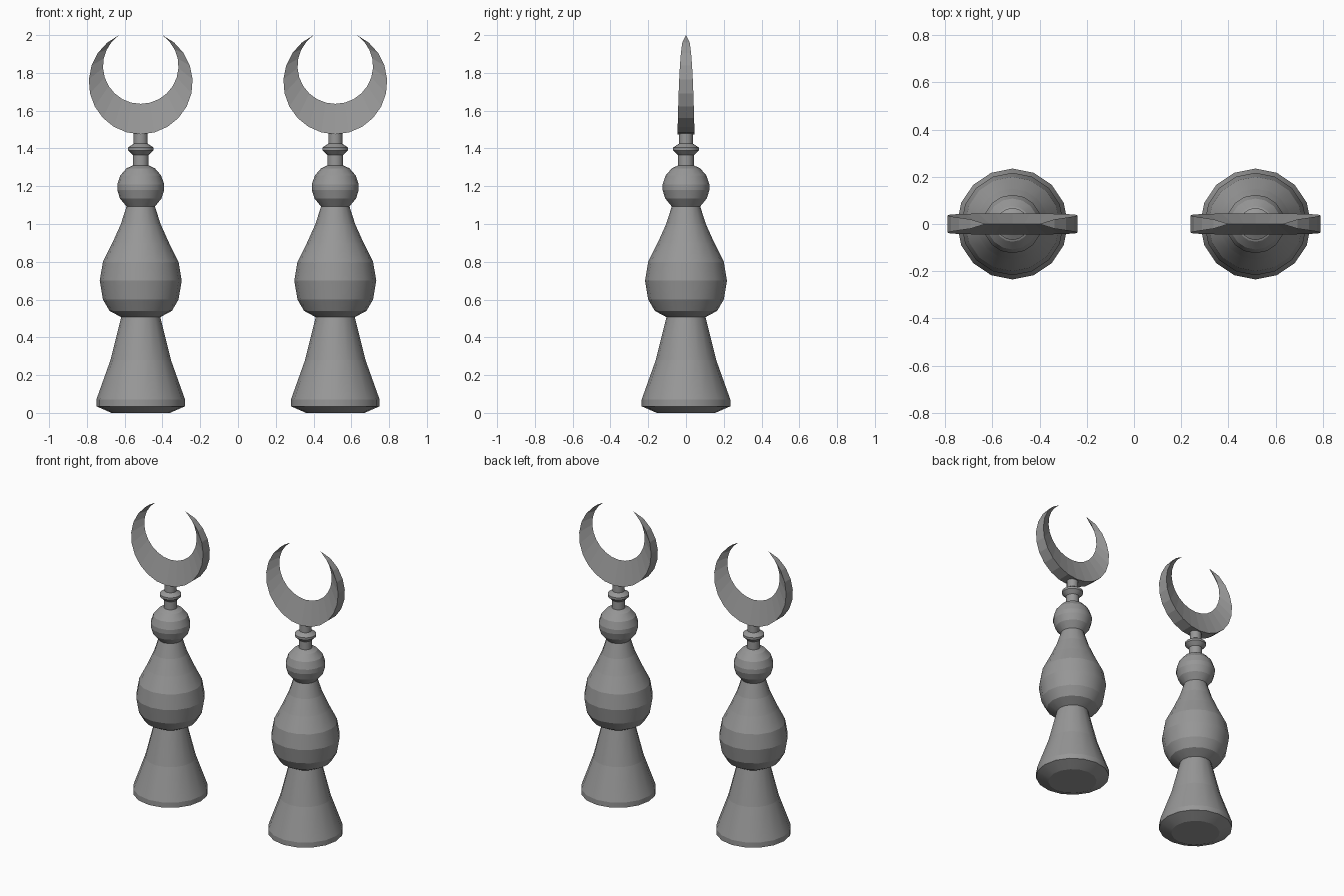
import bpy, bmesh
from math import sin, cos, pi, atan2, sqrt

if "Cube" in bpy.data.objects:
    bpy.data.objects.remove(bpy.data.objects["Cube"])

SIDES = 16
grey = bpy.data.materials.new("dark_grey")
grey.diffuse_color = (0.31, 0.31, 0.31, 1)
grey.use_nodes = True
grey.node_tree.nodes["Principled BSDF"].inputs["Base Color"].default_value = grey.diffuse_color


def finish(name, bm):
    bmesh.ops.remove_doubles(bm, verts=bm.verts, dist=0.0005)
    bmesh.ops.recalc_face_normals(bm, faces=bm.faces)
    me = bpy.data.meshes.new(name)
    bm.to_mesh(me)
    bm.free()
    me.materials.append(grey)
    ob = bpy.data.objects.new(name, me)
    bpy.context.collection.objects.link(ob)
    return ob


def turned(name, profile, x):
    """Lathe (radius, z) points; smooth around, crisp between rings."""
    bm = bmesh.new()
    rings = [[bm.verts.new((x + r * cos(2 * pi * i / SIDES), r * sin(2 * pi * i / SIDES), z))
              for i in range(SIDES)] for r, z in profile]
    for a, b in zip(rings, rings[1:]):
        for i in range(SIDES):
            j = (i + 1) % SIDES
            bm.faces.new((a[i], a[j], b[j], b[i])).smooth = True
    bm.faces.new(rings[0][::-1])
    bm.faces.new(rings[-1])
    for ring in rings:
        for i in range(SIDES):
            bm.edges.get((ring[i], ring[(i + 1) % SIDES])).smooth = False
    return finish(name, bm)


def crescent(name, x, zc=1.75, R=0.275, d=0.086, r=0.2, half=0.045, n=20):
    """Two offset arcs meeting at the tips: flat outer rim, knife inner edge."""
    tz = (R * R - r * r + d * d) / (2 * d)
    tx = sqrt(R * R - tz * tz)
    out_end, in_end = atan2(tx, -tz), atan2(tx, -(tz - d))
    bm = bmesh.new()
    secs = []
    for k in range(n + 1):
        s = 2 * k / n - 1
        y = half * sqrt(max(0, 1 - s * s))
        a, b = s * out_end, s * in_end
        o = (x + R * sin(a), zc - R * cos(a))
        i = (x + r * sin(b), zc + d - r * cos(b))
        secs.append([bm.verts.new((p[0], q, p[1]))
                     for p, q in ((o, -y), (o, y), (i, 0))])
    for a, b in zip(secs, secs[1:]):
        for i in range(3):
            j = (i + 1) % 3
            bm.faces.new((a[i], a[j], b[j], b[i]))
    return finish(name, bm)


# (radius, z) profiles, bottom to top
base = [(0.155, 0), (0.235, 0.035), (0.235, 0.07), (0.16, 0.28), (0.10, 0.52)]
bulb = [(0.10, 0.505), (0.165, 0.54), (0.20, 0.6), (0.217, 0.7), (0.20, 0.8),
        (0.15, 0.9), (0.105, 1.0), (0.073, 1.1)]
ball = [(0.073, 1.09), (0.11, 1.135), (0.124, 1.18), (0.124, 1.21), (0.108, 1.257),
        (0.075, 1.295), (0.042, 1.31)]
stem = [(0.042, 1.30), (0.042, 1.365), (0.068, 1.39), (0.068, 1.405),
        (0.037, 1.425), (0.037, 1.49)]

for side, x in (("left", -0.515), ("right", 0.515)):
    turned(side + "_base", base, x)
    turned(side + "_bulb", bulb, x)
    turned(side + "_ball", ball, x)
    turned(side + "_stem", stem, x)
    crescent(side + "_crescent", x)
